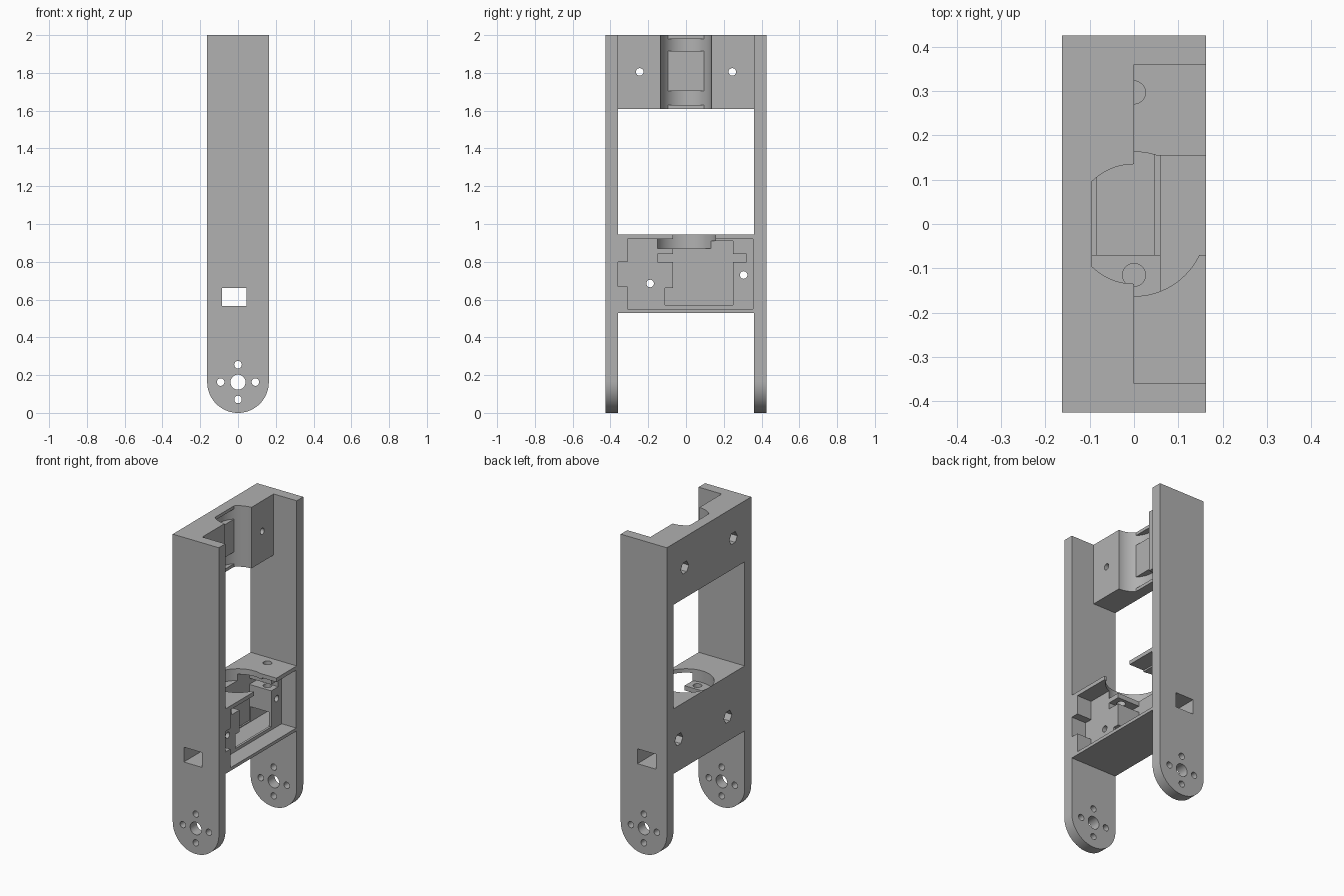
import bpy, bmesh, math
from mathutils import Matrix, Vector

if "Cube" in bpy.data.objects:
    bpy.data.objects.remove(bpy.data.objects["Cube"])

grey = bpy.data.materials.new("plain_grey")
grey.use_nodes = True
grey.diffuse_color = (0.44, 0.44, 0.44, 1)
grey.node_tree.nodes["Principled BSDF"].inputs["Base Color"].default_value = grey.diffuse_color


def make(name, bm):
    mesh = bpy.data.meshes.new(name)
    bm.to_mesh(mesh)
    bm.free()
    mesh.materials.append(grey)
    ob = bpy.data.objects.new(name, mesh)
    bpy.context.scene.collection.objects.link(ob)
    return ob


def box(x0, x1, y0, y1, z0, z1, name="block"):
    bm = bmesh.new()
    bmesh.ops.create_cube(bm, size=1)
    lo, hi = Vector((x0, y0, z0)), Vector((x1, y1, z1))
    for v in bm.verts:
        v.co = (lo + hi) / 2 + Vector(a * b for a, b in zip(v.co, hi - lo))
    return make(name, bm)


def rod(axis, center, r, length, sides=32, name="rod"):
    bm = bmesh.new()
    bmesh.ops.create_cone(bm, cap_ends=True, segments=sides, radius1=r, radius2=r, depth=length)
    turn = {"x": Matrix.Rotation(math.pi / 2, 4, "Y"),
            "y": Matrix.Rotation(math.pi / 2, 4, "X"),
            "z": Matrix.Identity(4)}[axis]
    bm.transform(Matrix.Translation(center) @ turn)
    return make(name, bm)


def combine(base, other, how):
    mod = base.modifiers.new("shape", "BOOLEAN")
    mod.operation, mod.solver, mod.object = how, "EXACT", other
    bpy.context.view_layer.objects.active = base
    bpy.ops.object.modifier_apply(modifier=mod.name)
    bpy.data.objects.remove(other)


def cut(other):
    combine(frame, other, "DIFFERENCE")


W, IN, OUT = 0.163, 0.36, 0.426

# Upper and lower cross blocks joined to the two legs
frame = box(-W, 0, -IN - 0.02, IN + 0.02, 1.61, 2, "servo_bracket")
combine(frame, box(-W, W, -IN - 0.02, IN + 0.02, 0.53, 0.945), "UNION")
for side in (-1, 1):
    y0, y1 = sorted((side * IN, side * OUT))
    leg = box(-W, W, y0, y1, W, 2, "leg")
    combine(leg, rod("y", (0, (y0 + y1) / 2, W), W, y1 - y0, 96), "UNION")
    combine(frame, leg, "UNION")

# Pivot holes at the rounded feet
cut(rod("y", (0, 0, W), 0.04, 1))
for dx, dz in ((1, 0), (-1, 0), (0, 1), (0, -1)):
    cut(rod("y", (0.092 * dx, 0, W + 0.092 * dz), 0.02, 1, 24))

# Upper motor groove with a flat back and two strap channels
groove = rod("z", (0, 0, 1.8), 0.135, 0.6, 96)
combine(groove, box(-0.3, -0.095, -0.3, 0.3, 1, 3), "DIFFERENCE")
cut(groove)
for z0, z1 in ((1.63, 1.705), (1.915, 1.98)):
    cut(rod("z", (0, 0, (z0 + z1) / 2), 0.1349, z1 - z0, 96))

# Lower cover recess and its side notch
cut(box(0.06, 0.3, -0.31, 0.355, 0.55, 0.92))
cut(box(0.06, 0.3, -IN, -0.3, 0.67, 0.80))

# Servo pocket: body, mounting flange, lead relief
cut(box(-0.095, 0.2, -0.07, 0.25, 0.57, 0.91))
cut(box(-0.095, 0.2, -0.15, 0.32, 0.80, 0.84))
cut(box(-0.095, 0.2, -0.11, 0, 0.57, 0.66))

# Round opening in the top of the pocket and its open side
cut(rod("z", (0, 0, 0.97), 0.163, 0.2, 96))
cut(box(0, 0.3, -0.07, 0.155, 0.87, 1.0))

# Cable window through both legs
cut(box(-0.085, 0.045, -0.6, 0.6, 0.565, 0.66))

# Flange screw holes
for y in (-0.115, 0.297):
    cut(rod("z", (0, y, 0.85), 0.026, 0.3, 24))

# Cross holes with nut pockets on the rear wall
for y, z in ((-0.245, 1.805), (0.245, 1.805), (-0.19, 0.685), (0.305, 0.73)):
    cut(rod("x", (-0.04, y, z), 0.02, 0.4, 24))
    cut(rod("x", (-W, y, z), 0.04, 0.1, 6))

# Smooth curved walls, keep edges crisp
bpy.ops.object.select_all(action="DESELECT")
frame.select_set(True)
bpy.context.view_layer.objects.active = frame
bpy.ops.object.shade_smooth_by_angle(angle=math.radians(25))
